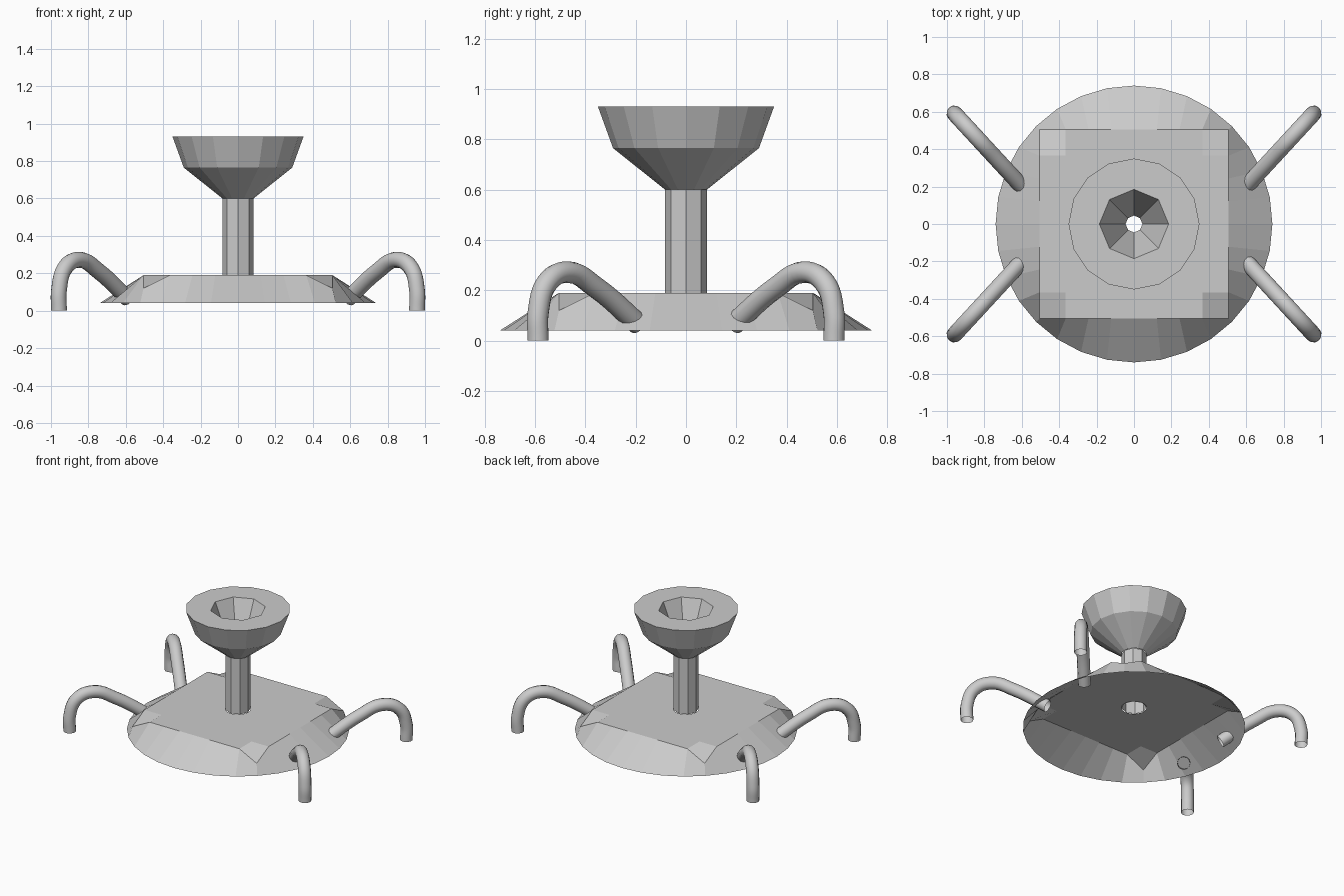
import bpy, bmesh, math

cube = bpy.data.objects.get("Cube")
if cube:
    bpy.data.objects.remove(cube, do_unlink=True)

grey = bpy.data.materials.new("plain_grey")
grey.use_nodes = True
GREY = (0.6, 0.6, 0.6, 1)
grey.diffuse_color = GREY
grey.node_tree.nodes["Principled BSDF"].inputs["Base Color"].default_value = GREY


def add_object(name, data):
    obj = bpy.data.objects.new(name, data)
    data.materials.append(grey)
    bpy.context.collection.objects.link(obj)
    return obj


def mesh_object(name, bm):
    mesh = bpy.data.meshes.new(name)
    bm.to_mesh(mesh)
    bm.free()
    return add_object(name, mesh)


def ring(bm, radius, z, sides):
    step = math.tau / sides
    return [bm.verts.new((radius * math.cos(i * step), radius * math.sin(i * step), z))
            for i in range(sides)]


def bridge(bm, a, b):
    """Join two loops of equal length, leaving out repeated corners."""
    n = len(a)
    for i in range(n):
        j = (i + 1) % n
        bm.faces.new(list(dict.fromkeys((a[i], a[j], b[j], b[i]))))


# Base: open shell from a square top with dropped corners to a round rim
HALF, INNER, TOP, RIM, CORNER = 0.505, 0.365, 0.19, 0.04, 0.12
STEM_R = 0.083
bm = bmesh.new()
edge, flat = [], []
for side in range(4):
    c, s = round(math.cos(side * math.pi / 2)), round(math.sin(side * math.pi / 2))

    def point(x, y, z):
        return bm.verts.new((c * x - s * y, s * x + c * y, z))

    row = [point(HALF, INNER * k / 3, TOP) for k in range(-3, 4)]
    edge += row + [point(HALF, HALF, CORNER)]
    flat += row + [point(INNER, INNER, TOP)]
# Both loops start three steps before the +x axis
rim = ring(bm, 0.74, RIM, 32)
hole = ring(bm, STEM_R, TOP, 32)
rim, hole = rim[-3:] + rim[:-3], hole[-3:] + hole[:-3]
bridge(bm, rim, edge)
bridge(bm, flat, hole)
for i in range(7, 32, 8):
    bm.faces.new((flat[i], edge[i - 1], edge[i], edge[(i + 1) % 32]))
mesh_object("base_shell", bm)

# Stem: open eight-sided tube
bm = bmesh.new()
bridge(bm, ring(bm, STEM_R, TOP, 8), ring(bm, STEM_R, 0.6, 8))
mesh_object("stem", bm)

# Cup: faceted outer bowl, flat lip and eight-sided funnel inside
bm = bmesh.new()
outer = [ring(bm, r, z, 16) for r, z in ((STEM_R, 0.6), (0.29, 0.765), (0.35, 0.93))]
for low, high in zip(outer, outer[1:]):
    bridge(bm, low, high)
mouth = ring(bm, 0.185, 0.93, 8)
bridge(bm, outer[-1], [mouth[i // 2] for i in range(16)])
bridge(bm, mouth, ring(bm, 0.045, 0.6, 8))
mesh_object("cup", bm)

# Legs: four bent open tubes from the shell down to the ground
START, FOOT = (0.59, 0.19), (0.957, 0.588)
PATH = [(0, 0.065), (0.42, 0.21), (0.7, 0.272), (0.91, 0.23), (1, 0.11), (1, 0)]
for sx, x_name in ((1, "left"), (-1, "right")):
    for sy, y_name in ((-1, "front"), (1, "back")):
        curve = bpy.data.curves.new("leg", "CURVE")
        curve.dimensions = "3D"
        curve.bevel_depth = 0.043
        curve.bevel_resolution = 4
        curve.resolution_u = 6
        spline = curve.splines.new("BEZIER")
        spline.bezier_points.add(len(PATH) - 1)
        for p, (t, z) in zip(spline.bezier_points, PATH):
            x, y = (a + (b - a) * t for a, b in zip(START, FOOT))
            p.co = (sx * x, sy * y, z)
            p.handle_left_type = p.handle_right_type = "AUTO"
        add_object(f"{y_name}_{x_name}_leg", curve)
